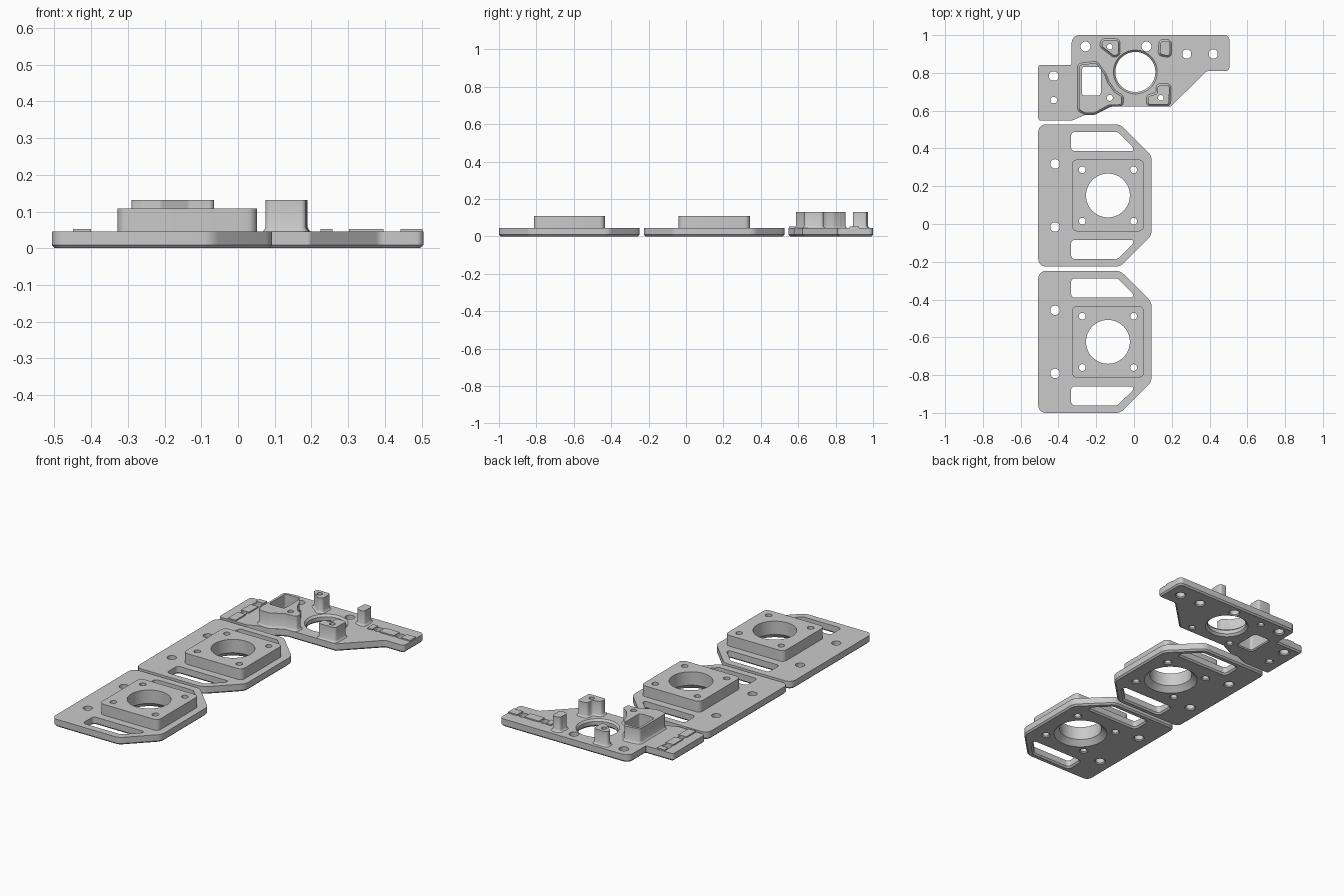
import bpy
import bmesh
import math
from mathutils import Vector

cube = bpy.data.objects.get("Cube")
if cube:
    bpy.data.objects.remove(cube, do_unlink=True)

grey = bpy.data.materials.new("plain_grey")
grey.use_nodes = True
GREY = (0.59, 0.59, 0.59, 1)
grey.diffuse_color = GREY
grey.node_tree.nodes["Principled BSDF"].inputs["Base Color"].default_value = GREY

THICK = 0.045      # base plate thickness
EDGE = 0.009       # chamfer on the underside
PAD_TOP = 0.108    # height of the motor pads
POST_TOP = 0.131   # height of the posts


def rounded(points, radius, steps=6):
    """Counter-clockwise outline with filleted corners; a third value overrides the radius."""
    pts = [Vector(p[:2]) for p in points]
    n = len(pts)
    out = []
    for i, p in enumerate(pts):
        r = points[i][2] if len(points[i]) > 2 else radius
        a, b = pts[i - 1] - p, pts[(i + 1) % n] - p
        half = a.angle(b) / 2
        reach = min(r / math.tan(half), 0.48 * min(a.length, b.length))
        if reach < 0.001:
            out.append(p)
            continue
        a.normalize()
        b.normalize()
        r = reach * math.tan(half)
        centre = p + (a + b).normalized() * (r / math.sin(half))
        start, end = p + a * reach - centre, p + b * reach - centre
        turn = start.angle_signed(end)
        for k in range(steps + 1):
            ang = -turn * k / steps
            c, s = math.cos(ang), math.sin(ang)
            out.append(centre + Vector((start.x * c - start.y * s, start.x * s + start.y * c)))
    area = sum(out[i - 1].cross(out[i]) for i in range(len(out)))
    return out if area > 0 else out[::-1]


def rect(x0, x1, y0, y1, radius=0):
    return rounded([(x0, y0), (x1, y0), (x1, y1), (x0, y1)], radius)


def circle(x, y, r, sides=32):
    return [Vector((x + r * math.cos(math.tau * k / sides), y + r * math.sin(math.tau * k / sides)))
            for k in range(sides)]


def inset(outline, d):
    out = []
    n = len(outline)
    for i, p in enumerate(outline):
        e1 = (p - outline[i - 1]).normalized()
        e2 = (outline[(i + 1) % n] - p).normalized()
        n1, n2 = Vector((-e1.y, e1.x)), Vector((-e2.y, e2.x))
        out.append(p + (n1 + n2) * (d / (1 + n1.dot(n2))))
    return out


def prism(bm, *walls):
    """Closed solid: the first wall is the outside, the rest are openings.
    Each wall is (outline, [(height, inset), ...])."""
    caps = ([], [])
    for outline, levels in walls:
        rings = [[bm.verts.new((p.x, p.y, z)) for p in inset(outline, d)] for z, d in levels]
        n = len(outline)
        for low, high in zip(rings, rings[1:]):
            for i in range(n):
                j = (i + 1) % n
                bm.faces.new((low[i], low[j], high[j], high[i]))
        for cap, ring in zip(caps, (rings[0], rings[-1])):
            cap += [bm.edges.get((ring[i - 1], ring[i])) for i in range(n)]
    for cap in caps:
        bmesh.ops.triangle_fill(bm, use_beauty=True, edges=cap, normal=(0, 0, 1))


def finish(bm, name):
    bmesh.ops.recalc_face_normals(bm, faces=bm.faces[:])
    mesh = bpy.data.meshes.new(name)
    bm.to_mesh(mesh)
    bm.free()
    mesh.materials.append(grey)
    obj = bpy.data.objects.new(name, mesh)
    bpy.context.collection.objects.link(obj)
    bpy.ops.object.select_all(action='DESELECT')
    obj.select_set(True)
    bpy.context.view_layer.objects.active = obj
    bpy.ops.object.shade_smooth_by_angle(angle=math.radians(30))


def straight(outline, low, high):
    return outline, [(low, 0), (high, 0)]


def plate_edge(outline):
    return outline, [(0, EDGE), (EDGE, 0), (THICK, 0)]


def opening(outline, flare=0.006):
    """Opening in a plate that widens at the underside."""
    return outline, [(0, -flare), (flare, 0), (THICK, 0)]


# Two identical motor plates
def motor_plate(name, yc):
    def place(points):
        return [(p[0], p[1] + yc, *p[2:]) for p in points]

    edge = place([(-0.507, -0.376), (-0.072, -0.376, 0.06), (0.093, -0.211, 0.06),
                  (0.093, 0.211, 0.06), (-0.072, 0.376, 0.06), (-0.507, 0.376)])

    # Bore, screw holes and strap slots
    xc, half = -0.138, 0.19
    bore = circle(xc, yc, 0.116, 64)
    cuts = [opening(bore, 0.03)]
    pad_holes = []
    for side in (-1, 1):
        cuts.append(opening(circle(-0.418, yc + side * 0.167, 0.025)))
        pad_holes += [circle(xc + sx * 0.136, yc + side * 0.136, 0.018) for sx in (-1, 1)]
        slot = [(-0.333, 0.235), (-0.005, 0.235), (-0.005, 0.255), (-0.087, 0.336), (-0.333, 0.336)]
        slot = place([(x, y * side) for x, y in slot])
        cuts.append(opening(rounded(slot, 0.02), EDGE))
    cuts += [opening(hole) for hole in pad_holes]

    bm = bmesh.new()
    prism(bm, plate_edge(rounded(edge, 0.04)), *cuts)

    # Raised square pad
    pad = rect(xc - half, xc + half, yc - half, yc + half, 0.028)
    prism(bm, *[straight(o, THICK, PAD_TOP) for o in (pad, bore, *pad_holes)])
    finish(bm, name)


motor_plate("front_motor_plate", -0.624)
motor_plate("middle_motor_plate", 0.151)

# Rear bracket plate with centre bore, sensor window and screw holes
edge = [(-0.33, 1), (-0.33, 0.843, 0.004), (-0.507, 0.843, 0.015), (-0.507, 0.547, 0.015),
        (-0.33, 0.547, 0.05), (-0.26, 0.577, 0.04), (-0.21, 0.577, 0.03), (-0.12, 0.622, 0.03),
        (0.195, 0.622, 0.015), (0.385, 0.81, 0.03), (0.505, 0.81, 0.02), (0.505, 1, 0.025)]
bore = (circle(0.007, 0.805, 0.106, 64), [(0, -0.012), (0.012, 0), (0.034, 0), (THICK, -0.01)])
window = rect(-0.276, -0.176, 0.68, 0.832, 0.015)
triangle_hole = circle(-0.128, 0.938, 0.015)
corner_hole = circle(0.142, 0.668, 0.015)
housing_hole = circle(-0.128, 0.668, 0.016)
holes = [window, triangle_hole, corner_hole, housing_hole]
for x, y, r in ((-0.257, 0.94, 0.026), (0.066, 0.94, 0.026), (-0.425, 0.783, 0.026),
                (-0.425, 0.656, 0.018), (0.28, 0.9, 0.025), (0.42, 0.9, 0.025)):
    holes.append(circle(x, y, r))
bm = bmesh.new()
prism(bm, plate_edge(rounded(edge, 0.04)), bore, *[opening(h) for h in holes])

# Posts and sensor housing with flared feet
triangle_post = [(-0.17, 0.972), (-0.17, 0.94), (-0.105, 0.89), (-0.082, 0.9), (-0.082, 0.972)]
plain_post = [(0.14, 0.968), (0.14, 0.935), (0.135, 0.9), (0.19, 0.888), (0.19, 0.968)]
corner_post = [(0.075, 0.632), (0.185, 0.632), (0.188, 0.735), (0.125, 0.735),
               (0.125, 0.69), (0.075, 0.675)]
housing = [(-0.29, 0.842), (-0.2, 0.853), (-0.155, 0.79), (-0.14, 0.75), (-0.105, 0.7),
           (-0.065, 0.675), (-0.065, 0.632), (-0.135, 0.629), (-0.21, 0.588),
           (-0.26, 0.588), (-0.29, 0.605)]
foot = [(THICK, -0.009), (0.049, -0.004), (0.056, 0), (POST_TOP, 0)]
for outline, inner in ((triangle_post, [triangle_hole]), (plain_post, []),
                       (corner_post, [corner_hole]), (housing, [window, housing_hole])):
    prism(bm, (rounded(outline, 0.015), foot), *[straight(h, THICK, POST_TOP) for h in inner])

# Low ribs between the mounting holes
ribs = [rect(a, b, 0.873, 0.926) for a, b in ((0.225, 0.257), (0.303, 0.397), (0.443, 0.503))]
ribs += [rect(-0.45, -0.4, a, b) for a, b in ((0.55, 0.64), (0.672, 0.759), (0.807, 0.84))]
for rib in ribs:
    prism(bm, straight(rib, THICK, 0.052))
finish(bm, "rear_bracket_plate")
